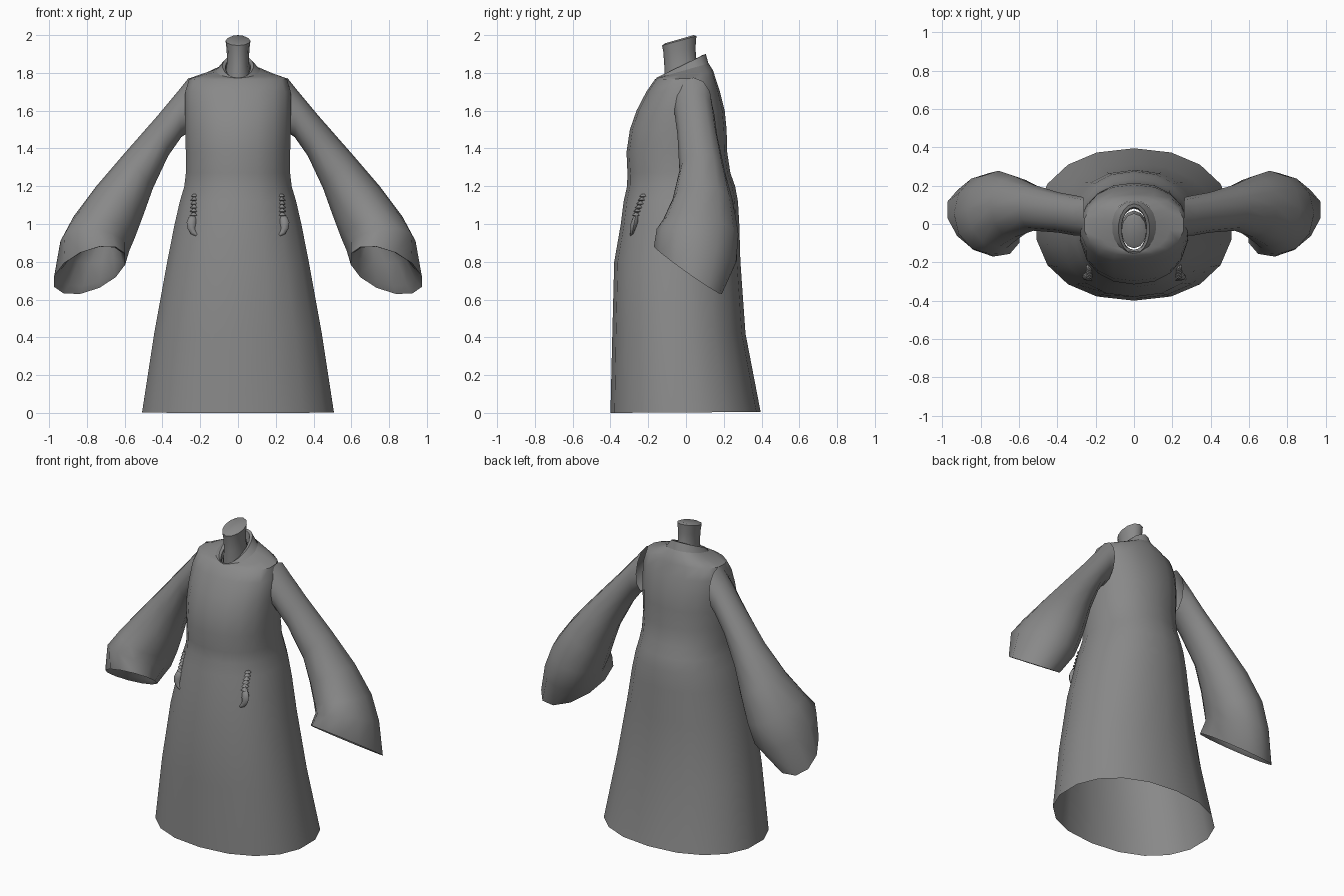
import bpy, bmesh, math
from mathutils import Vector

if "Cube" in bpy.data.objects:
    bpy.data.objects.remove(bpy.data.objects["Cube"])

cloth = bpy.data.materials.new("grey cloth")
cloth.diffuse_color = (0.25, 0.25, 0.25, 1)
cloth.use_nodes = True
cloth.node_tree.nodes["Principled BSDF"].inputs["Base Color"].default_value = cloth.diffuse_color


def loft(name, rings, cap_start=False, cap_end=False, angle=50):
    """Skin a list of equal-length point rings."""
    bm = bmesh.new()
    vs = [[bm.verts.new(p) for p in r] for r in rings]
    n = len(vs[0])
    for a, b in zip(vs, vs[1:]):
        for i in range(n):
            j = (i + 1) % n
            bm.faces.new((a[i], a[j], b[j], b[i]))
    if cap_start:
        bm.faces.new(vs[0][::-1])
    if cap_end:
        bm.faces.new(vs[-1])
    bmesh.ops.recalc_face_normals(bm, faces=bm.faces)
    me = bpy.data.meshes.new(name)
    bm.to_mesh(me)
    bm.free()
    ob = bpy.data.objects.new(name, me)
    bpy.context.collection.objects.link(ob)
    me.materials.append(cloth)
    bpy.ops.object.select_all(action='DESELECT')
    ob.select_set(True)
    bpy.context.view_layer.objects.active = ob
    bpy.ops.object.shade_smooth_by_angle(angle=math.radians(angle))
    return ob


def oval(hw, yf, yb, zf, zb, n=18, power=2.2):
    """Flattened oval ring; zf and zb are its front and back heights."""
    pts = []
    for i in range(n):
        t = 2 * math.pi * i / n
        s, c = math.sin(t), -math.cos(t)
        x = math.copysign(abs(s) ** (2 / power), s) * hw
        k = math.copysign(abs(c) ** (2 / power), c)
        pts.append((x, (yf + yb) / 2 + k * (yb - yf) / 2,
                    (zf + zb) / 2 + k * (zb - zf) / 2))
    return pts


def tilted(c, u, v, n=12):
    """Ellipse ring from a centre and two half axes."""
    c, u, v = Vector(c), Vector(u), Vector(v)
    return [c + u * math.cos(2 * math.pi * i / n) + v * math.sin(2 * math.pi * i / n)
            for i in range(n)]


# Robe body: half width, front y, back y, front z, back z
robe = [
    (.515, -.40, .395, 0, .005), (.45, -.39, .315, .42, .42), (.38, -.38, .288, .8, .8),
    (.34, -.345, .282, 1.0, 1.0), (.312, -.33, .275, 1.12, 1.12),
    (.288, -.312, .26, 1.2, 1.2), (.28, -.31, .235, 1.27, 1.27),
    (.28, -.315, .218, 1.38, 1.38), (.284, -.297, .215, 1.5, 1.5),
    (.285, -.262, .205, 1.6, 1.6), (.283, -.21, .18, 1.7, 1.7),
    (.262, -.165, .155, 1.765, 1.775), (.19, -.15, .145, 1.775, 1.81),
    (.115, -.145, .12, 1.775, 1.85),
]
loft("robe_body", [oval(*r) for r in robe])

# Standing collar with a folded inner edge, dipping to a point in front
loft("collar", [
    oval(.125, -.155, .12, 1.76, 1.845, power=2),
    oval(.082, -.155, .105, 1.775, 1.90, power=2),
    oval(.066, -.145, .088, 1.765, 1.895, power=2),
    oval(.066, -.135, .08, 1.74, 1.83, power=2),
], angle=35)

# Neck stump with a sloping cut
loft("neck", [
    oval(.07, -.115, .07, 1.74, 1.80, 12, 2), oval(.058, -.115, .055, 1.84, 1.87, 12, 2),
    oval(.06, -.12, .05, 1.91, 1.93, 12, 2), oval(.066, -.127, .055, 1.945, 1.995, 12, 2),
    oval(.05, -.11, .04, 1.957, 2.0, 12, 2),
], cap_end=True)

# Sleeve sections: upper x z, lower x z, front y, back y, front-edge lift
sections = [
    (.26, 1.775, .27, 1.48, -.06, .14, 0), (.32, 1.70, .30, 1.46, -.06, .15, 0),
    (.42, 1.58, .37, 1.36, -.045, .165, 0), (.60, 1.375, .45, 1.19, -.035, .205, 0),
    (.75, 1.20, .50, 1.05, -.07, .25, .01), (.87, 1.04, .545, .93, -.12, .278, .04),
    (.94, .91, .575, .86, -.155, .265, .09),
]


def side_sign(side):
    return 1 if side == "right" else -1


for side in ("left", "right"):
    sg = side_sign(side)
    rings = []
    for ux, uz, lx, lz, yf, yb, lift in sections:
        rings.append(tilted(((ux + lx) / 2, (yf + yb) / 2, (uz + lz) / 2),
                            ((ux - lx) / 2, 0, (uz - lz) / 2),
                            (0, (yf - yb) / 2, lift)))
    # Slanted cuff edge, then the lining drawn up inside the sleeve
    rings.append(tilted((.785, .01, .755), (.188, .02, -.03), (-.05, -.18, .125)))
    rings.append(tilted((.775, .015, .775), (.165, .02, -.02), (-.045, -.155, .105)))
    rings.append(tilted((.755, .03, .85), (.13, 0, .0), (-.03, -.12, .06)))
    rings.append(tilted((.72, .06, .95), (.07, 0, .02), (0, -.07, .02)))
    rings = [[(sg * p[0], p[1], p[2]) for p in r] for r in rings]
    loft(side + "_sleeve", rings, cap_end=True)

    # Hanging cord of flared knots
    knots = []
    for i in range(6):
        f = i / 5
        c = (sg * (.228 + .006 * f), -.225 - .04 * f, 1.15 - .10 * f)
        for r, dz in ((.009, .008), (.022, -.004), (.009, -.008)):
            knots.append(tilted((c[0], c[1], c[2] + dz), (r, 0, 0), (0, r, 0), 8))
    loft(side + "_cord", knots, True, True, 30)

    # Curved tail below the cord
    tail = [(.236, -.262, 1.045, .010), (.240, -.268, 1.03, .022), (.246, -.274, 1.005, .026),
            (.247, -.280, .98, .021), (.238, -.285, .957, .015), (.222, -.29, .944, .009),
            (.206, -.292, .942, .002)]
    rings = []
    for i, (x, y, z, r) in enumerate(tail):
        a, b = tail[max(i - 1, 0)], tail[min(i + 1, len(tail) - 1)]
        d = Vector((b[0] - a[0], 0, b[2] - a[2])).normalized()
        rings.append([(sg * p[0], p[1], p[2]) for p in
                      tilted((x, y, z), Vector((-d.z, 0, d.x)) * r, (0, r * .7, 0), 8)])
    loft(side + "_tail", rings, True, True)
